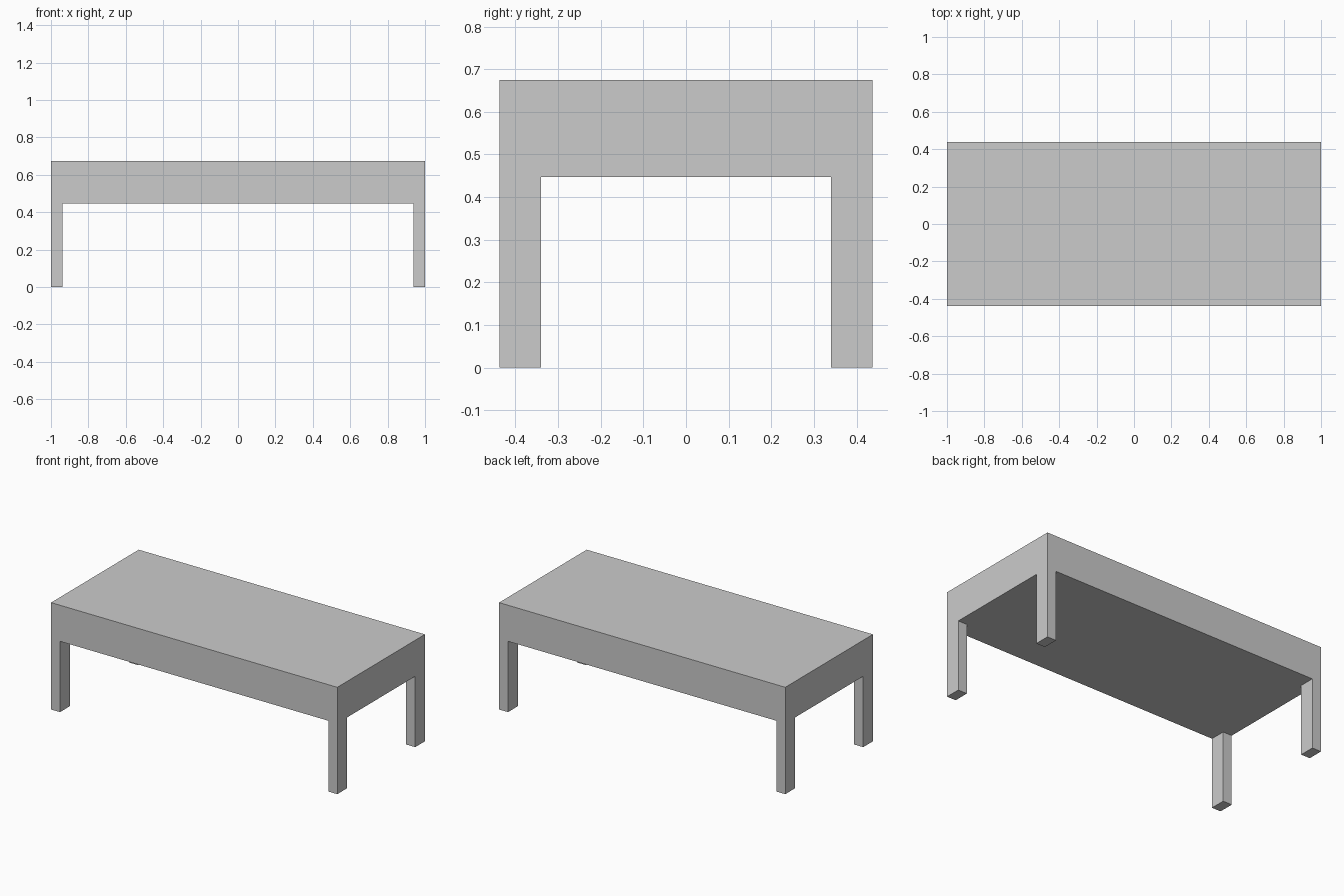
import bpy, bmesh

if "Cube" in bpy.data.objects:
    bpy.data.objects.remove(bpy.data.objects["Cube"])

X, Y = 1.0, 0.4375            # half length and half depth
LEG_X, LEG_Y = 0.0625, 0.0975  # leg cross-section
APRON_Z, TOP_Z = 0.447, 0.675


def grey(name, value):
    mat = bpy.data.materials.new(name)
    mat.diffuse_color = (value, value, value, 1)
    mat.use_nodes = True
    mat.node_tree.nodes["Principled BSDF"].inputs["Base Color"].default_value = mat.diffuse_color
    return mat


bm = bmesh.new()

# Underside: 3 x 3 grid whose corner cells match the legs
xs = (-X, -X + LEG_X, X - LEG_X, X)
ys = (-Y, -Y + LEG_Y, Y - LEG_Y, Y)
grid = [[bm.verts.new((x, y, APRON_Z)) for y in ys] for x in xs]
cells = {}
for i in range(3):
    for j in range(3):
        cells[i, j] = bm.faces.new((grid[i][j], grid[i][j + 1],
                                    grid[i + 1][j + 1], grid[i + 1][j]))

# Apron and tabletop: raise a copy of the grid
res = bmesh.ops.extrude_face_region(bm, geom=list(cells.values()),
                                    use_keep_orig=True)
top = [g for g in res["geom"] if isinstance(g, bmesh.types.BMFace)]
bmesh.ops.translate(bm, vec=(0, 0, TOP_Z - APRON_Z),
                    verts=list({v for f in top for v in f.verts}))

# Lighter inlaid panel in the middle of the top
for f in top:
    c = f.calc_center_median()
    if abs(c.x) < 0.1 and abs(c.y) < 0.1:
        f.material_index = 1

# Legs: pull the four corner cells down to the floor
corners = [cells[i, j] for i in (0, 2) for j in (0, 2)]
for f in bmesh.ops.extrude_discrete_faces(bm, faces=corners)["faces"]:
    bmesh.ops.translate(bm, vec=(0, 0, -APRON_Z), verts=f.verts)

bmesh.ops.recalc_face_normals(bm, faces=bm.faces)
mesh = bpy.data.meshes.new("table")
bm.to_mesh(mesh)
bm.free()
mesh.materials.append(grey("frame_grey", 0.6))
mesh.materials.append(grey("panel_grey", 0.7))
bpy.context.collection.objects.link(bpy.data.objects.new("table", mesh))
